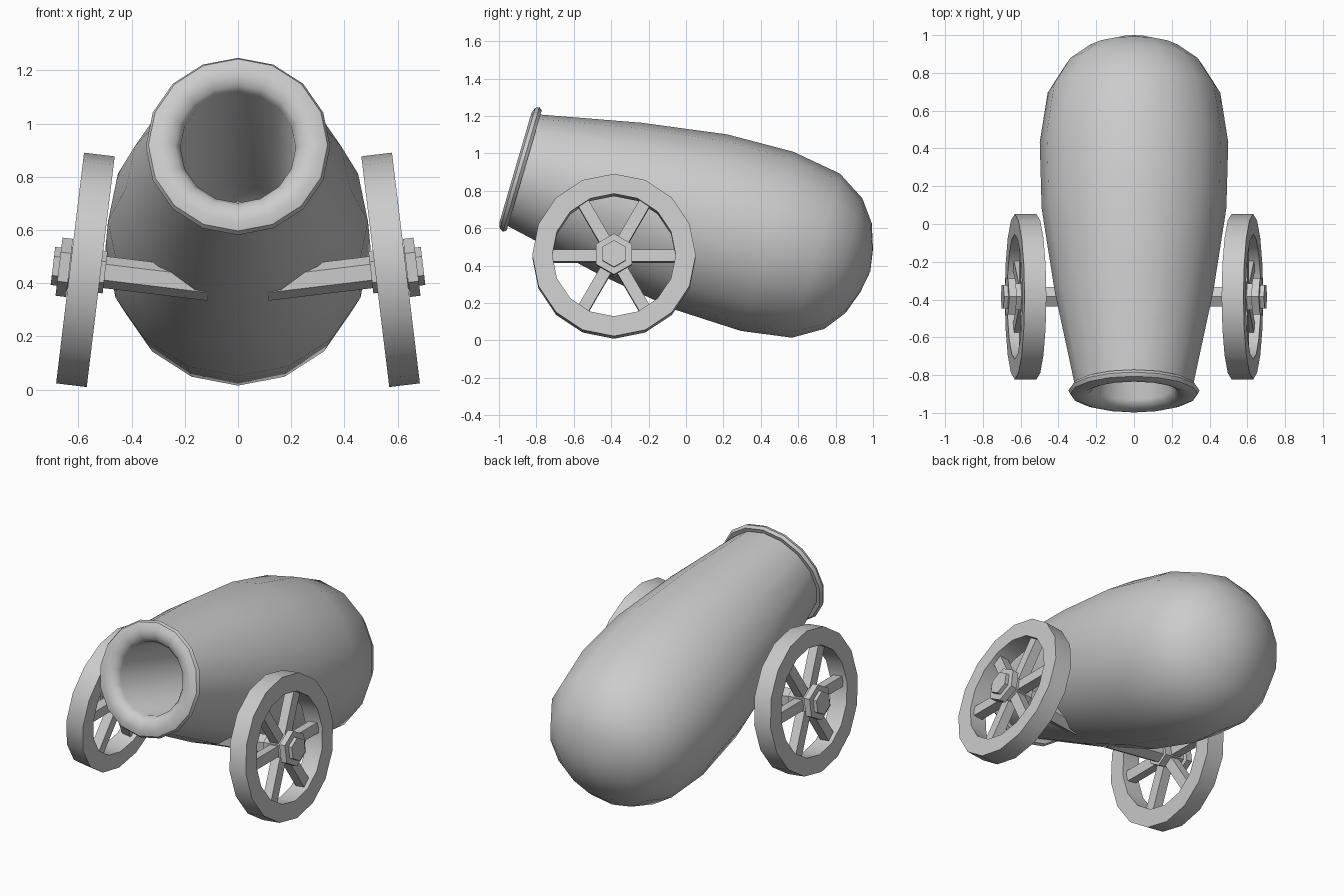
import bpy, bmesh, math
from mathutils import Matrix, Vector

if "Cube" in bpy.data.objects:
    bpy.data.objects.remove(bpy.data.objects["Cube"])


def frame(x, y, z, loc):
    m = Matrix((x, y, z)).transposed().to_4x4()
    m.translation = Vector(loc)
    return m


def finish(bm, name, m, mirror):
    bmesh.ops.transform(bm, matrix=m, verts=bm.verts)
    bmesh.ops.recalc_face_normals(bm, faces=bm.faces)
    me = bpy.data.meshes.new(name)
    bm.to_mesh(me)
    bm.free()
    ob = bpy.data.objects.new(name, me)
    bpy.context.collection.objects.link(ob)
    bpy.ops.object.select_all(action='DESELECT')
    ob.select_set(True)
    bpy.context.view_layer.objects.active = ob
    bpy.ops.object.shade_smooth_by_angle(angle=math.radians(35))
    if mirror:
        ob.modifiers.new("mirror", 'MIRROR').use_mirror_merge = False
    return ob


def lathe(name, profile, sides, m, closed=False, mirror=False):
    """Turn (along, radius) points about local X, first vertex on local Z."""
    bm = bmesh.new()
    rings = []
    for t, r in profile:
        if r == 0:
            rings.append([bm.verts.new((t, 0, 0))] * sides)
        else:
            rings.append([bm.verts.new((t, r * math.sin(a), r * math.cos(a)))
                          for a in (2 * math.pi * i / sides for i in range(sides))])
    pairs = list(zip(rings, rings[1:])) + ([(rings[-1], rings[0])] if closed else [])
    for a, b in pairs:
        for i in range(sides):
            j = (i + 1) % sides
            bm.faces.new(list(dict.fromkeys((a[i], a[j], b[j], b[i]))))
    return finish(bm, name, m, mirror)


def rod(name, x0, x1, r, m):
    return lathe(name, [(x0, 0), (x0, r), (x1, r), (x1, 0)], 6, m, mirror=True)


# Barrel: outer shell from breech to muzzle, rounded lip, then the bore
tilt = math.radians(16.3)
c, s = math.cos(tilt), math.sin(tilt)
barrel_m = frame((0, c, -s), (-1, 0, 0), (0, s, c), (0, -0.867, 0.91))
lathe("barrel", [
    (1.93, 0), (1.91, .12), (1.865, .25), (1.78, .363), (1.627, .457),
    (1.355, .499), (.99, .489), (.532, .42), (0, .31),
    (.002, .335), (-.015, .347), (-.035, .337), (-.047, .305),
    (-.045, .27), (-.03, .237), (0, .217),
    (1.22, .21), (1.3, .17), (1.34, .09), (1.35, 0)], 16, barrel_m)

# Wheels: cambered, built on the right and mirrored
camber = math.radians(6.9)
c, s = math.cos(camber), math.sin(camber)
wheel_m = frame((c, 0, s), (0, 1, 0), (-s, 0, c), (.574, -.385, .45))
lathe("wheel_rim", [(-.058, .437), (.058, .437), (.058, .33), (-.058, .33)],
      16, wheel_m, closed=True, mirror=True)

# Six square spokes
bm = bmesh.new()
for k in range(6):
    m = (Matrix.Rotation(k * math.pi / 3, 4, 'X') @ Matrix.Translation((0, .2, 0))
         @ Matrix.Diagonal((.06, .29, .064, 1)))
    bmesh.ops.create_cube(bm, size=1, matrix=m)
finish(bm, "wheel_spokes", wheel_m, True)

# Axle stub and stepped hexagonal hub
rod("axle", -.47, .07, .06, wheel_m)
rod("hub_inner", -.075, .066, .08, wheel_m)
rod("hub_plate", .06, .1, .11, wheel_m)
rod("hub_cap", .1, .123, .072, wheel_m)
